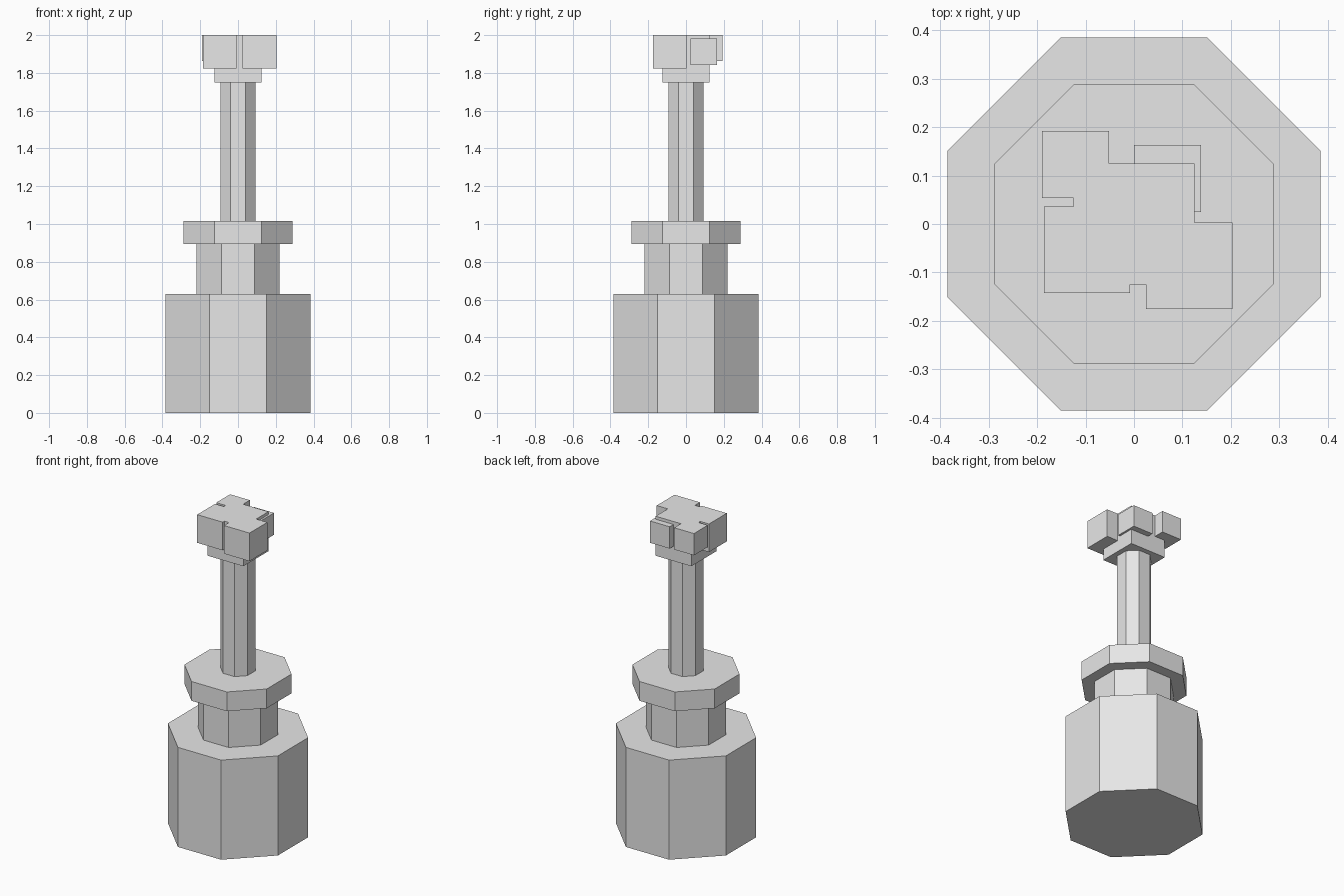
import bpy
import bmesh

cube = bpy.data.objects.get("Cube")
if cube:
    bpy.data.objects.remove(cube, do_unlink=True)

# Single plain grey
grey = bpy.data.materials.new("light_grey")
grey.use_nodes = True
grey.diffuse_color = (0.8, 0.8, 0.8, 1)
grey.node_tree.nodes["Principled BSDF"].inputs["Base Color"].default_value = (0.8, 0.8, 0.8, 1)


def prism(name, outline, bottom, top):
    """Extrude a flat outline upward from bottom to top."""
    bm = bmesh.new()
    face = bm.faces.new([bm.verts.new((x, y, bottom)) for x, y in outline])
    result = bmesh.ops.extrude_face_region(bm, geom=[face], use_keep_orig=True)
    for item in result["geom"]:
        if isinstance(item, bmesh.types.BMVert):
            item.co.z = top
    bmesh.ops.recalc_face_normals(bm, faces=bm.faces)
    mesh = bpy.data.meshes.new(name)
    bm.to_mesh(mesh)
    bm.free()
    mesh.materials.append(grey)
    obj = bpy.data.objects.new(name, mesh)
    bpy.context.collection.objects.link(obj)
    return obj


def octagon(half, corner):
    """Square of the given half width with its corners cut off."""
    h, c = half, corner
    return [(c, -h), (h, -c), (h, c), (c, h), (-c, h), (-h, c), (-h, -c), (-c, -h)]


def block(name, x, y, size, top):
    """Cube placed by its lower left corner and its top height."""
    outline = [(x, y), (x + size, y), (x + size, y + size), (x, y + size)]
    return prism(name, outline, top - size, top)


# Handle: stacked eight-sided sections
for name, half, corner, bottom, top in (
    ("base", 0.385, 0.151, 0, 0.63),
    ("neck", 0.22, 0.088, 0.63, 0.895),
    ("collar", 0.288, 0.124, 0.895, 1.017),
    ("shaft", 0.093, 0.04, 1.017, 1.758),
):
    prism(name, octagon(half, corner), bottom, top)

# Head: central cube with four offset cubes clustered round it
block("head_core", -0.125, -0.125, 0.25, 2.0)
block("head_front_right", -0.186, -0.142, 0.178, 2.0)
block("head_front_left", 0.025, -0.175, 0.178, 2.0)
block("head_back_right", -0.19, 0.054, 0.138, 2.0)
block("head_back_left", 0.0, 0.025, 0.138, 1.981)
